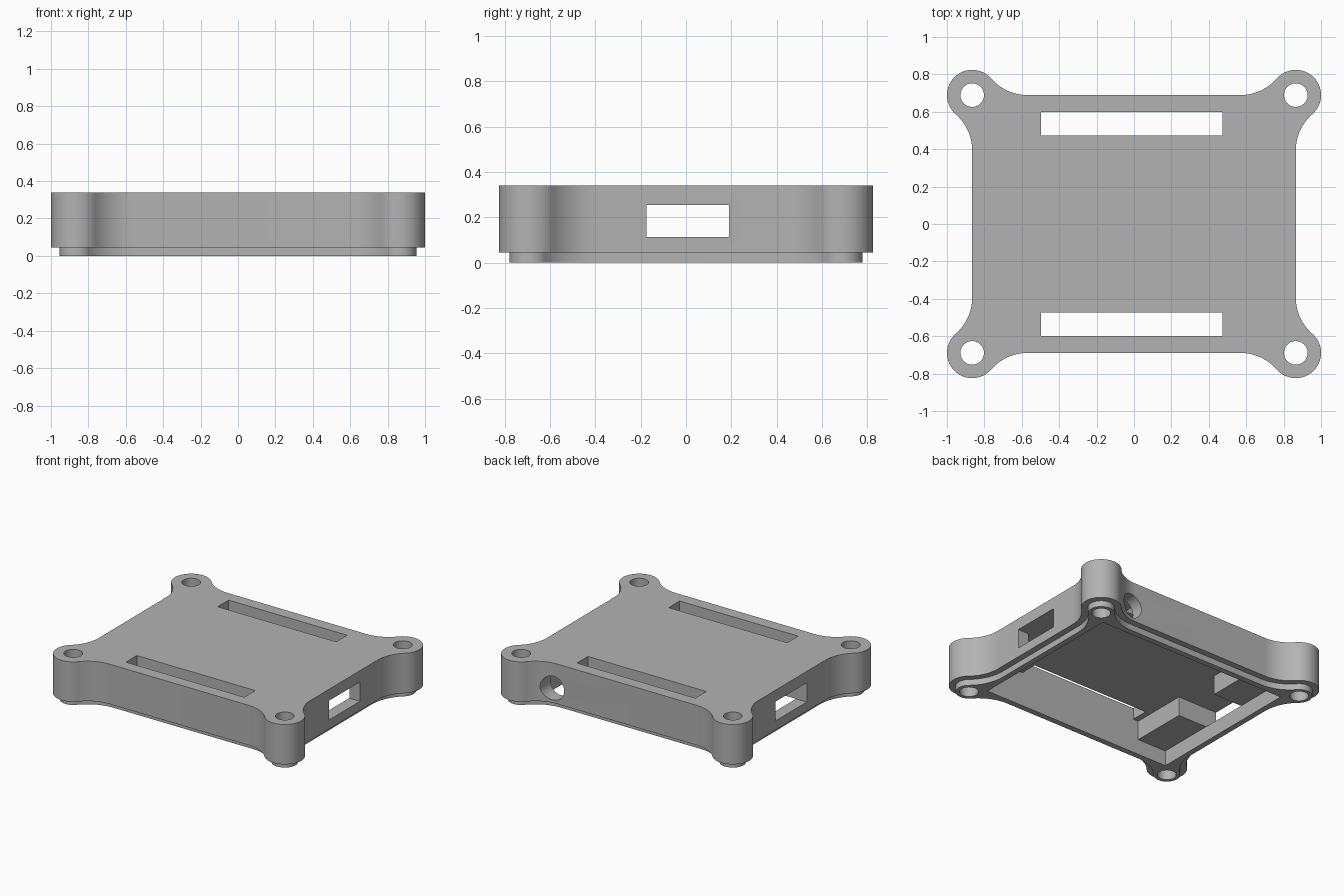
import bpy, bmesh
from math import sin, cos, atan2, pi, sqrt, radians
from mathutils import Matrix

HX, HY = 0.865, 0.689        # screw post centres and wall planes
POST, FILLET = 0.135, 0.26   # post radius and concave blend radius
LIP, SKIRT, TOP = 0.046, 0.045, 0.34
CEILING, LEDGE = 0.255, 0.113

cube = bpy.data.objects.get("Cube")
if cube:
    bpy.data.objects.remove(cube, do_unlink=True)

grey = bpy.data.materials.new("grey plastic")
grey.use_nodes = True
colour = (0.45, 0.45, 0.45, 1)
grey.diffuse_color = colour
grey.node_tree.nodes["Principled BSDF"].inputs["Base Color"].default_value = colour


def make_object(name, bm):
    bmesh.ops.recalc_face_normals(bm, faces=bm.faces)
    mesh = bpy.data.meshes.new(name)
    bm.to_mesh(mesh)
    bm.free()
    mesh.materials.append(grey)
    obj = bpy.data.objects.new(name, mesh)
    bpy.context.collection.objects.link(obj)
    return obj


def arc(cx, cy, r, a, b, n):
    return [(cx + r * cos(a + (b - a) * i / n), cy + r * sin(a + (b - a) * i / n))
            for i in range(n + 1)]


def outline(inset):
    """Rectangle with round posts blended into its corners, shrunk by inset."""
    t = sqrt((FILLET + POST) ** 2 - FILLET ** 2)
    side, end = atan2(t, -FILLET), atan2(FILLET, -t)
    r, f = POST - inset, FILLET + inset
    quarter = (arc(HX + FILLET, HY - t, f, pi, side, 16)
               + arc(HX, HY, r, side - pi, end, 40)[1:-1]
               + arc(HX - t, HY + FILLET, f, end - pi, -pi / 2, 16))
    points = []
    for sx, sy in ((1, 1), (-1, 1), (-1, -1), (1, -1)):
        part = [(x * sx, y * sy) for x, y in quarter]
        points += part if sx * sy > 0 else part[::-1]
    return points


def prism(name, points, z0, z1):
    bm = bmesh.new()
    face = bm.faces.new([bm.verts.new((x, y, z0)) for x, y in points])
    new = bmesh.ops.extrude_face_region(bm, geom=[face])["geom"]
    verts = [v for v in new if isinstance(v, bmesh.types.BMVert)]
    bmesh.ops.translate(bm, verts=verts, vec=(0, 0, z1 - z0))
    return make_object(name, bm)


def box(name, x0, x1, y0, y1, z0, z1):
    return prism(name, [(x0, y0), (x1, y0), (x1, y1), (x0, y1)], z0, z1)


def cylinder(name, r, depth, matrix):
    bm = bmesh.new()
    bmesh.ops.create_cone(bm, cap_ends=True, segments=48, radius1=r, radius2=r,
                          depth=depth, matrix=matrix)
    return make_object(name, bm)


def combine(target, tool, operation):
    tool.hide_render = True
    mod = target.modifiers.new("shape", 'BOOLEAN')
    mod.operation, mod.solver, mod.object = operation, 'EXACT', tool
    bpy.context.view_layer.objects.active = target
    bpy.ops.object.modifier_apply(modifier=mod.name)
    bpy.data.objects.remove(tool, do_unlink=True)


# Outer shell with a stepped lip underneath
shell = prism("enclosure_shell", outline(0), SKIRT, TOP)
combine(shell, prism("lip", outline(LIP), 0, SKIRT * 2), 'UNION')

# Open cavity, leaving two guide blocks beside the right-hand port
wx, wy = 0.777, 0.6
cutters = [
    box("lower_cavity", -wx, wx, -wy, wy, -0.1, LEDGE),
    box("upper_cavity", -0.54, wx, -wy, wy, 0, CEILING),
    box("side_ports", -1.2, 1.2, -0.175, 0.19, LEDGE, CEILING),
    cylinder("cable_hole", 0.088, 0.5,
             Matrix.Translation((0.602, 0.75, 0.155)) @ Matrix.Rotation(pi / 2, 4, 'X')),
]

# Header slots in the top and screw holes through the posts
for s in (-1, 1):
    y0, y1 = sorted((s * 0.472, s * wy))
    cutters.append(box("header_slot", -0.497, 0.472, y0, y1, 0.2, 0.5))
    for sx in (-1, 1):
        cutters.append(cylinder("screw_hole", 0.063, 1,
                                Matrix.Translation((sx * HX, s * HY, 0.2))))
for cutter in cutters:
    combine(shell, cutter, 'DIFFERENCE')

# Smooth the round walls only
bpy.ops.object.select_all(action='DESELECT')
shell.select_set(True)
bpy.context.view_layer.objects.active = shell
bpy.ops.object.shade_smooth_by_angle(angle=radians(25))
